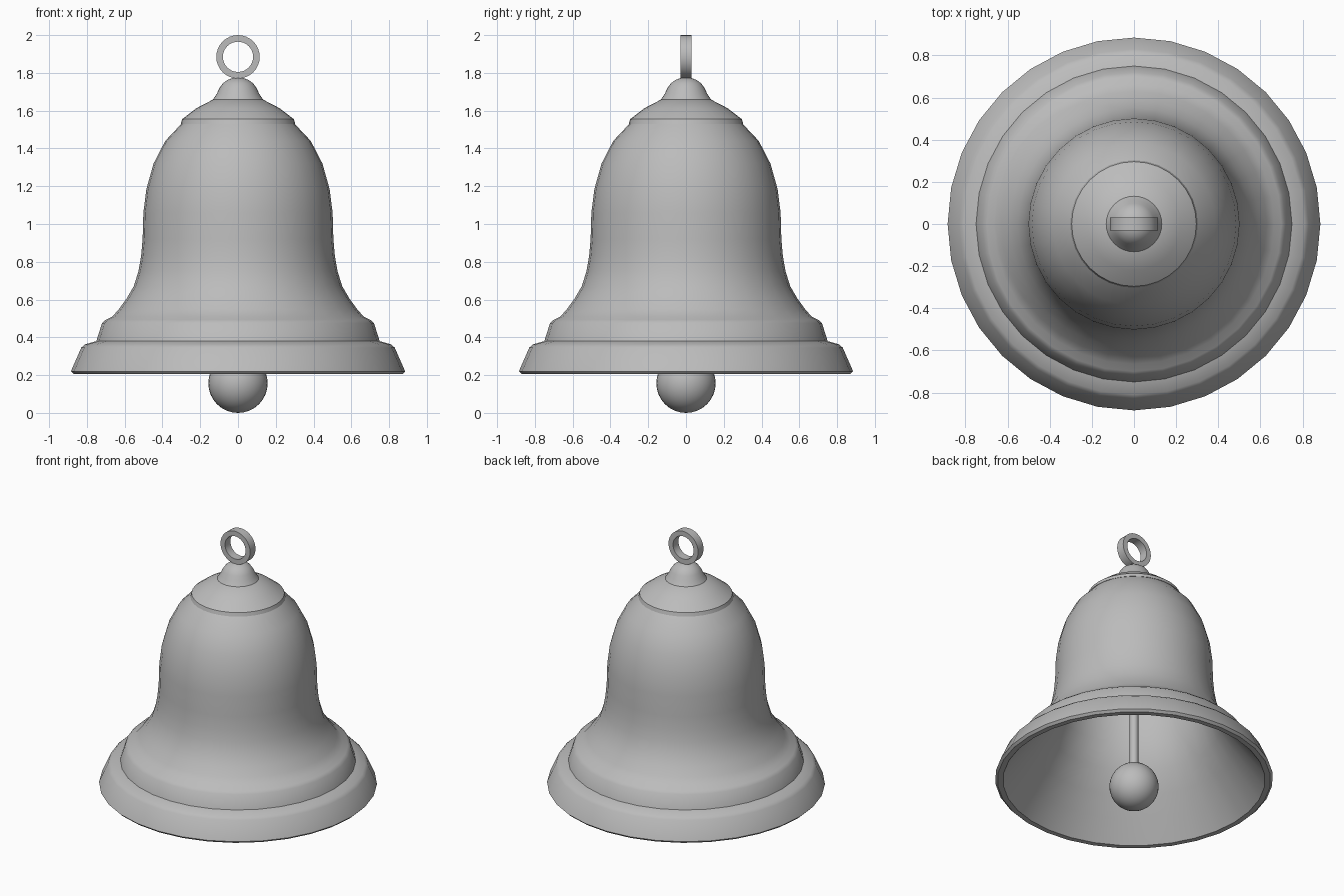
import bpy, bmesh, math
from mathutils import Matrix

if "Cube" in bpy.data.objects:
    bpy.data.objects.remove(bpy.data.objects["Cube"])

metal = bpy.data.materials.new("grey metal")
metal.use_nodes = True
grey = (0.5, 0.5, 0.5, 1)
metal.diffuse_color = grey
metal.node_tree.nodes["Principled BSDF"].inputs["Base Color"].default_value = grey


def finish(name, bm, angle=35):
    bmesh.ops.recalc_face_normals(bm, faces=bm.faces)
    mesh = bpy.data.meshes.new(name)
    bm.to_mesh(mesh)
    bm.free()
    mesh.materials.append(metal)
    ob = bpy.data.objects.new(name, mesh)
    bpy.context.collection.objects.link(ob)
    bpy.ops.object.select_all(action='DESELECT')
    ob.select_set(True)
    bpy.context.view_layer.objects.active = ob
    bpy.ops.object.shade_smooth_by_angle(angle=math.radians(angle))
    return ob


def lathe(name, profile, steps=32, closed=False, angle=35):
    """Spin an (r, z) profile about the z axis."""
    bm = bmesh.new()
    verts = [bm.verts.new((r, 0, z)) for r, z in profile]
    pairs = list(zip(verts, verts[1:]))
    if closed:
        pairs.append((verts[-1], verts[0]))
    edges = [bm.edges.new(p) for p in pairs]
    bmesh.ops.spin(bm, geom=verts + edges, cent=(0, 0, 0), axis=(0, 0, 1),
                   angle=math.tau, steps=steps)
    bmesh.ops.remove_doubles(bm, verts=bm.verts, dist=0.0005)
    return finish(name, bm, angle)


# Bell wall: stepped lip, flared waist, rounded shoulder, then the hollow inside
outer = [(0.87, 0.205), (0.885, 0.22), (0.83, 0.345), (0.81, 0.363), (0.75, 0.38),
         (0.72, 0.475), (0.70, 0.493), (0.665, 0.51), (0.63, 0.55), (0.59, 0.605),
         (0.552, 0.67), (0.527, 0.75), (0.513, 0.83), (0.505, 0.92), (0.501, 1.06),
         (0.485, 1.185), (0.447, 1.32), (0.385, 1.44), (0.30, 1.53)]
inner = [(0.27, 1.50), (0.35, 1.41), (0.41, 1.30), (0.445, 1.18), (0.46, 1.06),
         (0.465, 0.92), (0.487, 0.75), (0.55, 0.59), (0.64, 0.46), (0.73, 0.34),
         (0.835, 0.205)]
lathe("bell_wall", [(0, 1.58)] + inner + outer)

# Crown cap with a small lip over the shoulder
lathe("crown_cap", [(0.28, 1.53), (0.303, 1.53), (0.296, 1.555), (0.22, 1.613),
                    (0.13, 1.66), (0, 1.67)])

# Domed knob
lathe("crown_knob", [(0.12, 1.655), (0.132, 1.66), (0.112, 1.69), (0.098, 1.72),
                     (0.08, 1.745), (0.055, 1.763), (0.03, 1.772), (0, 1.775)])

# Hanging ring, a flat band standing upright
ring = lathe("hanging_ring", [(0.08, -0.03), (0.115, -0.03), (0.115, 0.03), (0.08, 0.03)],
             closed=True)
ring.data.transform(Matrix.Translation((0, 0, 1.885)) @ Matrix.Rotation(math.pi / 2, 4, 'X'))

# Clapper rod and ball
lathe("clapper_rod", [(0.028, 0.2), (0.028, 1.6)], steps=16)
bm = bmesh.new()
bmesh.ops.create_uvsphere(bm, u_segments=32, v_segments=16, radius=0.157,
                          matrix=Matrix.Translation((0, 0, 0.157)))
finish("clapper_ball", bm)
